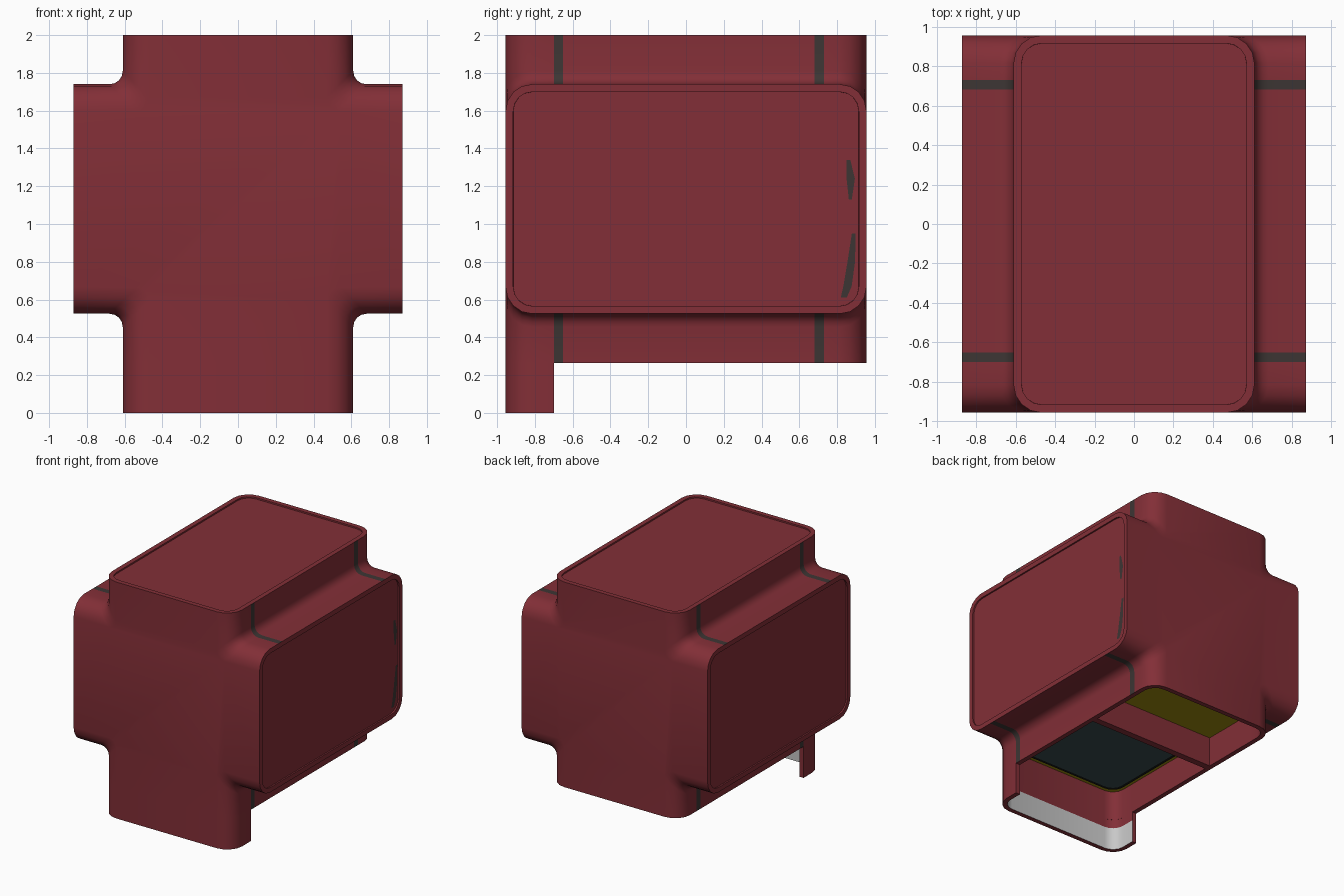
import bpy, bmesh, math

if "Cube" in bpy.data.objects:
    bpy.data.objects.remove(bpy.data.objects["Cube"])

def mat(name, rgb):
    m = bpy.data.materials.new(name)
    m.diffuse_color = (*rgb, 1)
    m.use_nodes = True
    m.node_tree.nodes["Principled BSDF"].inputs["Base Color"].default_value = m.diffuse_color
    return m

RED = mat("dark_red", (0.225, 0.028, 0.038))
STRIPE = mat("charcoal", (0.046, 0.036, 0.034))
OLIVE = mat("olive_yellow", (0.33, 0.25, 0.004))
TEAL = mat("dark_teal", (0.040, 0.072, 0.074))
BLACK = mat("black", (0.008, 0.009, 0.009))
GREY = mat("light_grey", (0.58, 0.58, 0.58))

W, D, ARM, LO, HI, BASE = 0.61, 0.955, 0.87, 0.525, 1.74, 0.265
ROUND, FILLET, SEG, RIM = 0.14, 0.07, 4, 0.04

def finish(bm, name, mats):
    bmesh.ops.recalc_face_normals(bm, faces=bm.faces)
    for f in bm.faces:
        f.smooth = True
    me = bpy.data.meshes.new(name)
    bm.to_mesh(me)
    bm.free()
    me.set_sharp_from_angle(angle=math.radians(32))
    for m in mats:
        me.materials.append(m)
    ob = bpy.data.objects.new(name, me)
    bpy.context.collection.objects.link(ob)
    return ob

def arc(cx, cy, r, a0, a1, n=SEG):
    return [(cx + r * math.cos(math.radians(a0 + (a1 - a0) * i / n)),
             cy + r * math.sin(math.radians(a0 + (a1 - a0) * i / n))) for i in range(n + 1)]

def cross_profile(off):
    """Plus-shaped (x, z) outline; off narrows the arms for the rounded edges."""
    w, lo, hi = W - off, LO + off, HI - off
    right = [(w, 2)] + arc(w + FILLET, hi + FILLET, FILLET, 180, 270) + [(ARM, hi)]
    right += [(ARM, lo)] + arc(w + FILLET, lo - FILLET, FILLET, 90, 180) + [(w, BASE)]
    return right + [(-x, z) for x, z in reversed(right)]

def box(name, lo, hi, m):
    bm = bmesh.new()
    bmesh.ops.create_cube(bm, size=1)
    for v in bm.verts:
        v.co = [(a + b) / 2 + c * (b - a) for a, b, c in zip(lo, hi, v.co)]
    return finish(bm, name, [m])

# Body: plus profile lofted from front to back, painted bands in the notches
stations = []
for i in range(SEG + 1):
    a = math.radians(90 * i / SEG)
    stations.append((-D + ROUND * (1 - math.cos(a)), ROUND * (1 - math.sin(a))))
back = [(-y, o) for y, o in reversed(stations)]
bands = [(-0.70, -0.65), (0.68, 0.73)]
stations += [(y, 0) for b in bands for y in b] + back

bm = bmesh.new()
rings = [[bm.verts.new((x, y, z)) for x, z in cross_profile(o)] for y, o in stations]
n = len(rings[0])
STEP = n // 4
caps = {}
for k in range(len(rings) - 1):
    mid = (stations[k][0] + stations[k + 1][0]) / 2
    for i in range(n):
        j = (i + 1) % n
        f = bm.faces.new((rings[k][i], rings[k][j], rings[k + 1][j], rings[k + 1][i]))
        if i % STEP == STEP - 1:
            caps.setdefault(i // STEP, []).append(f)
        elif any(a < mid < b for a, b in bands):
            f.material_index = 1
bm.faces.new(rings[0])
bm.faces.new(rings[-1])
bmesh.ops.recalc_face_normals(bm, faces=bm.faces)
# Recessed end panels; the bottom one is a deep open pocket with an olive ceiling
for k, faces in caps.items():
    face = bmesh.ops.dissolve_faces(bm, faces=faces)["region"]
    bmesh.ops.inset_region(bm, faces=face, thickness=RIM, use_even_offset=True)
    bottom = k == 1
    bmesh.ops.inset_region(bm, faces=face, thickness=0.0005, depth=-0.25 if bottom else -0.012)
    if bottom:
        for f in face:
            f.material_index = 2
finish(bm, "body", [RED, STRIPE, OLIVE])

# Front lip: U-shaped wall hanging below the front, pale inside
def u_path(inset):
    r = ROUND - inset
    cx, cy = W - ROUND, -D + ROUND
    left = [(-W + inset, -0.70)] + arc(-cx, cy, r, 180, 270)
    return left + [(-x, y) for x, y in reversed(left)]

bm = bmesh.new()
levels = [0, 0.19, BASE + 0.002]
outer = [[bm.verts.new((x, y, z)) for x, y in u_path(0)] for z in levels]
inner = [[bm.verts.new((x, y, z)) for x, y in u_path(RIM)] for z in levels]
m = len(outer[0])
for k in range(2):
    for i in range(m - 1):
        bm.faces.new((outer[k][i], outer[k][i + 1], outer[k + 1][i + 1], outer[k + 1][i]))
        f = bm.faces.new((inner[k][i], inner[k + 1][i], inner[k + 1][i + 1], inner[k][i + 1]))
        f.material_index = 1 if k == 0 else 0
    for i in (0, m - 1):
        bm.faces.new((outer[k][i], outer[k + 1][i], inner[k + 1][i], inner[k][i]))
for k in (0, 2):
    for i in range(m - 1):
        bm.faces.new((outer[k][i], inner[k][i], inner[k][i + 1], outer[k][i + 1]))
finish(bm, "front_lip", [RED, GREY])

# Divider wall inside the bottom pocket
box("pocket_divider", (-0.572, 0.18, BASE), (0.572, 0.236, 0.516), RED)

# Ceiling panel: black border plate with a teal plate on it
def ceiling_plate(name, hx, y0, y1, z0, z1, r, mt):
    cy, hy = (y0 + y1) / 2, (y1 - y0) / 2
    bm = bmesh.new()
    pts = []
    for sx, sy, a in ((1, 1, 0), (-1, 1, 90), (-1, -1, 180), (1, -1, 270)):
        pts += arc(sx * (hx - r), cy + sy * (hy - r), r, a, a + 90)
    f = bm.faces.new([bm.verts.new((x, y, z0)) for x, y in pts])
    ext = bmesh.ops.extrude_face_region(bm, geom=[f])["geom"]
    for v in ext:
        if isinstance(v, bmesh.types.BMVert):
            v.co.z = z1
    finish(bm, name, [mt])

ceiling_plate("ceiling_border", 0.54, -0.88, 0.17, 0.509, 0.516, 0.10, BLACK)
ceiling_plate("ceiling_panel", 0.51, -0.85, 0.16, 0.504, 0.509, 0.09, TEAL)

# Painted scuff marks on the right panel, as thin strips (y, z, half width)
def scuff(name, path):
    bm = bmesh.new()
    x = ARM - 0.008
    rows = [(bm.verts.new((x, y - h, z)), bm.verts.new((x, y + h, z))) for y, z, h in path]
    for a, b in zip(rows, rows[1:]):
        bm.faces.new((a[0], a[1], b[1], b[0]))
    finish(bm, name, [STRIPE])

scuff("upper_scuff", [(0.87, 1.13, 0.008), (0.872, 1.24, 0.022), (0.86, 1.34, 0.010)])
scuff("lower_scuff", [(0.835, 0.61, 0.016), (0.855, 0.67, 0.022), (0.875, 0.80, 0.020), (0.888, 0.95, 0.010)])
